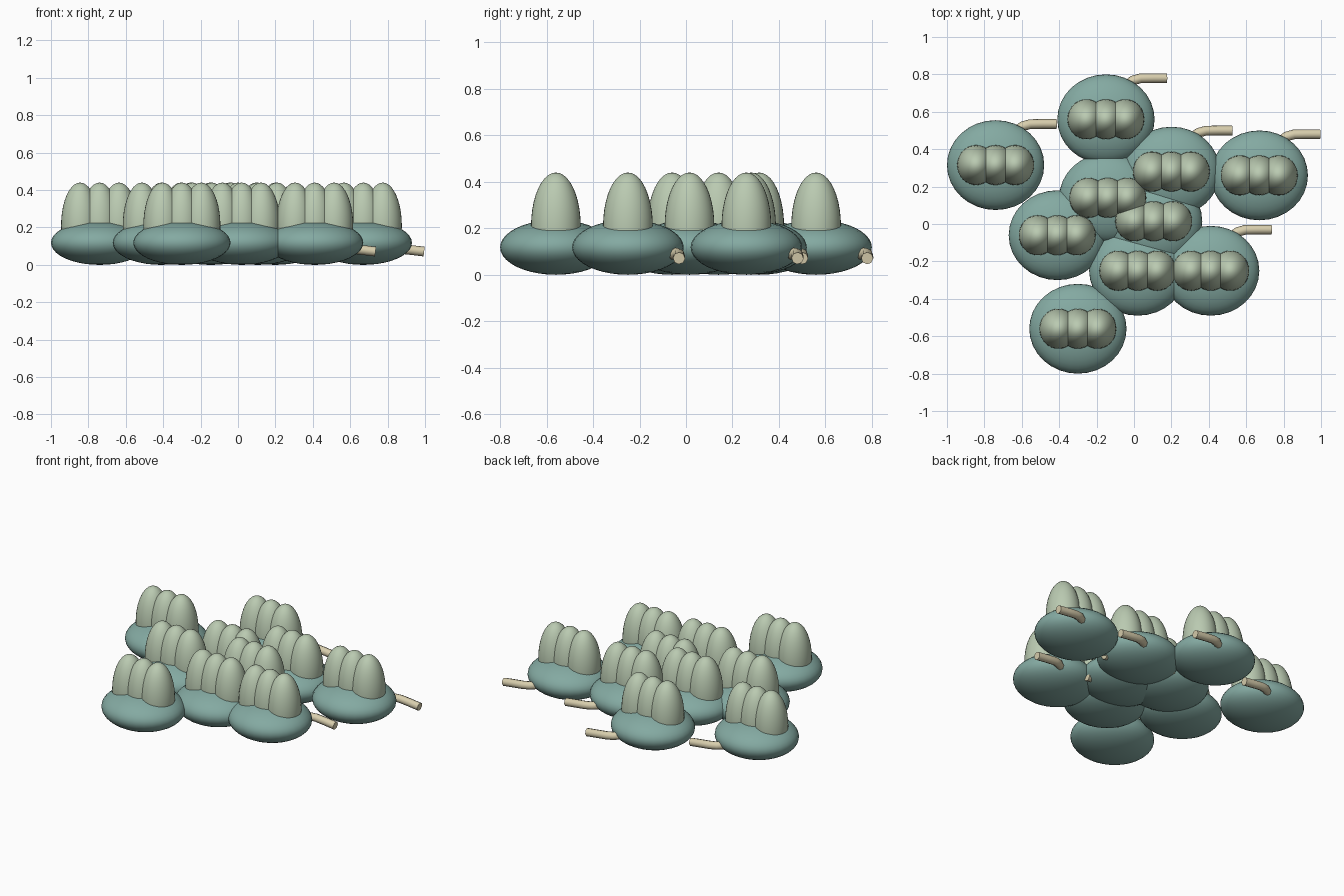
import bpy
from mathutils import Vector

if "Cube" in bpy.data.objects:
    bpy.data.objects.remove(bpy.data.objects["Cube"])


def material(name, colour):
    m = bpy.data.materials.new(name)
    m.diffuse_color = (*colour, 1)
    m.use_nodes = True
    m.node_tree.nodes["Principled BSDF"].inputs["Base Color"].default_value = m.diffuse_color
    return m


PAD = material("blue green", (0.23, 0.40, 0.36))
LOBE = material("pale sage", (0.49, 0.59, 0.44))
STEM = material("cream", (0.69, 0.62, 0.42))

# Centre of every cluster on the ground
CENTRES = [(-0.74, 0.315), (-0.15, 0.56), (0.20, 0.28), (0.67, 0.26), (-0.14, 0.14),
           (0.105, 0.015), (-0.41, -0.06), (0.02, -0.25), (0.41, -0.25), (-0.30, -0.56)]


def ellipsoid(name, centre, radii, mat, floor=None):
    bpy.ops.mesh.primitive_uv_sphere_add(segments=32, ring_count=20, radius=1)
    ob = bpy.context.object
    ob.name = name
    for v in ob.data.vertices:
        v.co = Vector(centre) + Vector(a * b for a, b in zip(v.co, radii))
        if floor is not None:  # flatten the buried underside
            v.co.z = max(v.co.z, floor)
    ob.data.materials.append(mat)
    bpy.ops.object.shade_smooth()
    return ob


def stem(name, x, y):
    # Short bent tube leaving the back right edge of the pad
    path = [(0.07, 0.13, 0.095), (0.115, 0.185, 0.092), (0.145, 0.208, 0.09),
            (0.185, 0.219, 0.087), (0.25, 0.22, 0.08), (0.325, 0.22, 0.071)]
    cu = bpy.data.curves.new(name, 'CURVE')
    cu.dimensions = '3D'
    cu.bevel_depth = 0.026
    cu.bevel_resolution = 2
    cu.use_fill_caps = True
    sp = cu.splines.new('POLY')
    sp.points.add(len(path) - 1)
    for p, (a, b, c) in zip(sp.points, path):
        p.co = (x + a, y + b, c, 1)
    ob = bpy.data.objects.new(name, cu)
    bpy.context.collection.objects.link(ob)
    bpy.ops.object.select_all(action='DESELECT')
    ob.select_set(True)
    bpy.context.view_layer.objects.active = ob
    bpy.ops.object.convert(target='MESH')
    ob = bpy.context.object
    ob.data.materials.clear()
    ob.data.materials.append(STEM)
    bpy.ops.object.shade_smooth_by_angle(angle=0.8)


for i, (x, y) in enumerate(CENTRES, 1):
    # Flattened round pad
    ellipsoid(f"pad_{i}", (x, y, 0.118), (0.26, 0.24, 0.118), PAD)
    # Row of three upright lobes
    for j in (-1, 0, 1):
        ellipsoid(f"lobe_{i}_{j + 2}", (x + j * 0.104, y, 0.21), (0.102, 0.107, 0.23), LOBE, 0.12)
    stem(f"stem_{i}", x, y)
